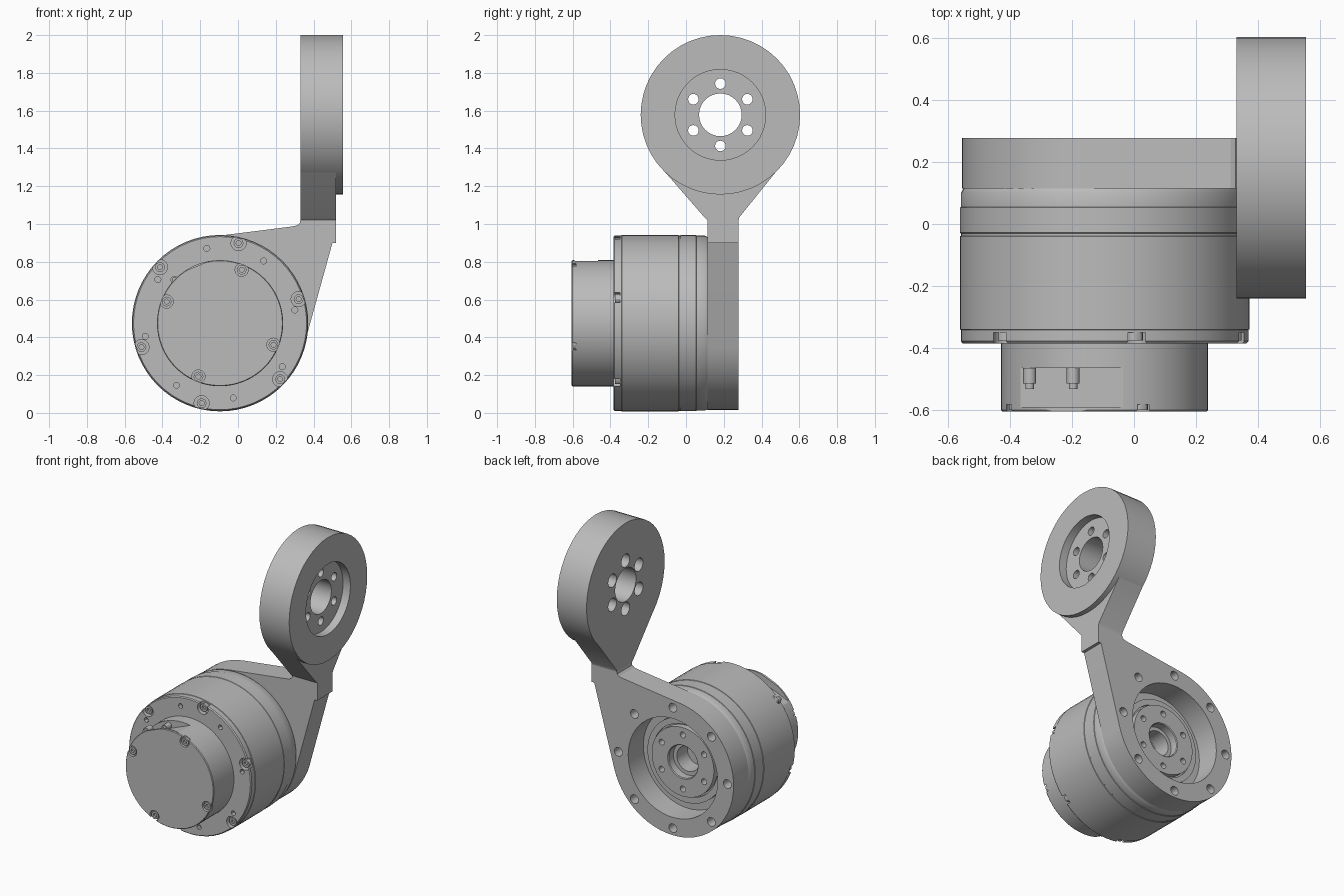
import bpy, bmesh
from math import cos, sin, radians, pi
from mathutils import Matrix, Vector

cube = bpy.data.objects.get("Cube")
if cube:
    bpy.data.objects.remove(cube, do_unlink=True)

grey = bpy.data.materials.new("machined grey")
grey.use_nodes = True
COLOUR = (0.5, 0.5, 0.5, 1)
grey.diffuse_color = COLOUR
grey.node_tree.nodes["Principled BSDF"].inputs["Base Color"].default_value = COLOUR

MX, MZ = -0.095, 0.475        # motor axis, along y
RY, RZ = 0.182, 1.578         # arm eye axis, along x
ALONG_Y = Matrix.Rotation(-pi / 2, 4, 'X')
ALONG_X = Matrix.Rotation(pi / 2, 4, 'Y')


def add(name, bm):
    bmesh.ops.recalc_face_normals(bm, faces=bm.faces)
    mesh = bpy.data.meshes.new(name)
    bm.to_mesh(mesh)
    bm.free()
    mesh.materials.append(grey)
    ob = bpy.data.objects.new(name, mesh)
    bpy.context.collection.objects.link(ob)
    return ob


def lathe(name, profile, centre=(MX, MZ), steps=64):
    """Spin a closed (radius, y) profile about an axis along y."""
    bm = bmesh.new()
    vs = [bm.verts.new((centre[0] + r, y, centre[1])) for r, y in profile]
    edges = [bm.edges.new((vs[i - 1], vs[i])) for i in range(len(vs))
             if profile[i - 1][0] + profile[i][0] > 0]
    bmesh.ops.spin(bm, geom=vs + edges, cent=(centre[0], 0, centre[1]),
                   axis=(0, 1, 0), angle=2 * pi, steps=steps)
    bmesh.ops.remove_doubles(bm, verts=bm.verts, dist=1e-5)
    return add(name, bm)


def prism(name, points, offset):
    """Extrude a closed polygon of 3D points."""
    bm = bmesh.new()
    face = bm.faces.new([bm.verts.new(p) for p in points])
    new = bmesh.ops.extrude_face_region(bm, geom=[face])["geom"]
    bmesh.ops.translate(bm, vec=offset,
                        verts=[v for v in new if isinstance(v, bmesh.types.BMVert)])
    return add(name, bm)


def rods(name, spots, radius, start, end, turn=ALONG_Y, steps=20):
    """Cylinders between two stations on the turned axis."""
    bm = bmesh.new()
    for a, b in spots:
        mid = (start + end) / 2
        place = (a, mid, b) if turn is ALONG_Y else (mid, a, b)
        bmesh.ops.create_cone(bm, cap_ends=True, segments=steps, radius1=radius,
                              radius2=radius, depth=end - start,
                              matrix=Matrix.Translation(place) @ turn)
    return add(name, bm)


def circle(n, radius, first, centre=(MX, MZ)):
    angles = [radians(first + 360 * i / n) for i in range(n)]
    return [(centre[0] + radius * cos(a), centre[1] + radius * sin(a)) for a in angles]


def cut(ob, *cutters):
    for c in cutters:
        c.hide_render = True
        mod = ob.modifiers.new("cut", 'BOOLEAN')
        mod.operation, mod.solver, mod.object = 'DIFFERENCE', 'EXACT', c
    bpy.context.view_layer.update()
    graph = bpy.context.evaluated_depsgraph_get()
    mesh = bpy.data.meshes.new_from_object(ob.evaluated_get(graph))
    ob.modifiers.clear()
    ob.data = mesh
    for c in cutters:
        bpy.data.objects.remove(c, do_unlink=True)


# Motor body with shallow seams, screw pockets and mounting holes
body = lathe("motor_body", [
    (0, -0.385), (0.458, -0.385), (0.464, -0.378), (0.464, -0.342), (0.467, -0.34),
    (0.467, -0.04), (0.464, -0.038), (0.464, -0.03), (0.466, -0.028), (0.466, 0.053),
    (0.463, 0.055), (0.463, 0.1), (0.456, 0.114), (0.085, 0.114), (0.085, 0), (0, 0)])
body_screws = circle(6, 0.435, 17)
cut(body, rods("pocket_cutter", body_screws, 0.04, -0.42, -0.35),
    rods("hole_cutter", circle(8, 0.402, 10), 0.016, -0.42, -0.355, steps=12))

# Front cap with flat, connector slot and screw pockets
cap = lathe("front_cap", [(0, -0.605), (0.33, -0.605), (0.334, -0.6),
                          (0.334, -0.38), (0, -0.38)])
normal = Vector((cos(radians(112)), 0, sin(radians(112))))
tangent = Vector((normal.z, 0, -normal.x))
middle = Vector((MX, 0, MZ))


def slot(name, depth, front, back):
    corners = [middle + normal * d + tangent * s + Vector((0, front, 0))
               for d, s in ((depth, -0.2), (depth, 0.2), (0.4, 0.2), (0.4, -0.2))]
    return prism(name, corners, (0, back - front, 0))


cap_screws = circle(4, 0.305, 68)
cut(cap, slot("flat_cutter", 0.326, -0.65, -0.465),
    slot("slot_cutter", 0.282, -0.59, -0.465),
    rods("cap_pocket_cutter", cap_screws, 0.035, -0.65, -0.583))

# Connector pins inside the slot
pins = [middle + normal * 0.303 + tangent * s for s in (-0.138, 0.013)]
pins = [(p.x, p.z) for p in pins]
rods("connector_pin_heads", pins, 0.021, -0.515, -0.465)
rods("connector_pin_tips", pins, 0.014, -0.532, -0.515)

# Socket screws on the body rim and cap
for name, spots, y0, y1 in (("body_screw", body_screws, -0.376, -0.345),
                            ("cap_screw", cap_screws, -0.6, -0.578)):
    for spot in spots:
        lathe(name, [(0, y0 + 0.014), (0.013, y0 + 0.014), (0.013, y0),
                     (0.026, y0), (0.026, y1), (0, y1)], spot, 12)

# Output flange at the back
flange = lathe("output_flange", [
    (0.11, 0.11), (0.285, 0.11), (0.285, 0.145), (0.245, 0.145), (0.245, 0.13),
    (0.235, 0.13), (0.235, 0.17), (0.115, 0.17), (0.11, 0.165)])
cut(flange, rods("flange_hole_cutter", circle(6, 0.185, 30), 0.02, 0.125, 0.2))

# Mounting plate: round rim with tangent sides rising to the arm
P0, P1 = 0.114, 0.278
sweep = [radians(97.7 + (344.5 - 97.7) * i / 44) for i in range(45)]
outline = [(MX + 0.46 * cos(a), MZ + 0.46 * sin(a)) for a in sweep]
outline += [(0.5, 0.9), (0.52, 0.9), (0.52, 1.02), (0.33, 1.02),
            (0.327, 1.005), (0.312, 0.992), (0.28, 0.986)]
plate = prism("mounting_plate", [(x, P0, z) for x, z in outline], (0, P1 - P0, 0))
cut(plate, rods("recess_cutter", [(MX, MZ)], 0.338, 0, 0.4, steps=64),
    rods("plate_hole_cutter", circle(8, 0.412, 0), 0.03, 0, 0.4))

# Flared neck
neck = [(P0, 1.02), (0.098, 1.035), (-0.143, 1.312), (0.505, 1.312), (0.282, 1.035),
        (P1, 1.02)]
prism("arm_neck", [(0.33, y, z) for y, z in neck], (0.19, 0, 0))

# Arm eye with bore, shallow outer recess and counterbored bolt holes
eye = rods("arm_eye", [(RY, RZ)], 0.422, 0.33, 0.555, ALONG_X, 48)
bolts = circle(6, 0.165, 30, (RY, RZ))
cut(eye, rods("eye_recess_cutter", [(RY, RZ)], 0.24, 0.5, 0.7, ALONG_X, 48),
    rods("eye_bore_cutter", [(RY, RZ)], 0.113, 0.2, 0.7, ALONG_X, 32),
    rods("bolt_cutter", bolts, 0.028, 0.2, 0.7, ALONG_X),
    rods("counterbore_cutter", bolts, 0.045, 0.2, 0.43, ALONG_X))

# Smooth shading with sharp edges kept
for ob in bpy.context.collection.objects:
    ob.select_set(ob.type == 'MESH')
bpy.context.view_layer.objects.active = eye
bpy.ops.object.shade_smooth_by_angle(angle=radians(30))
